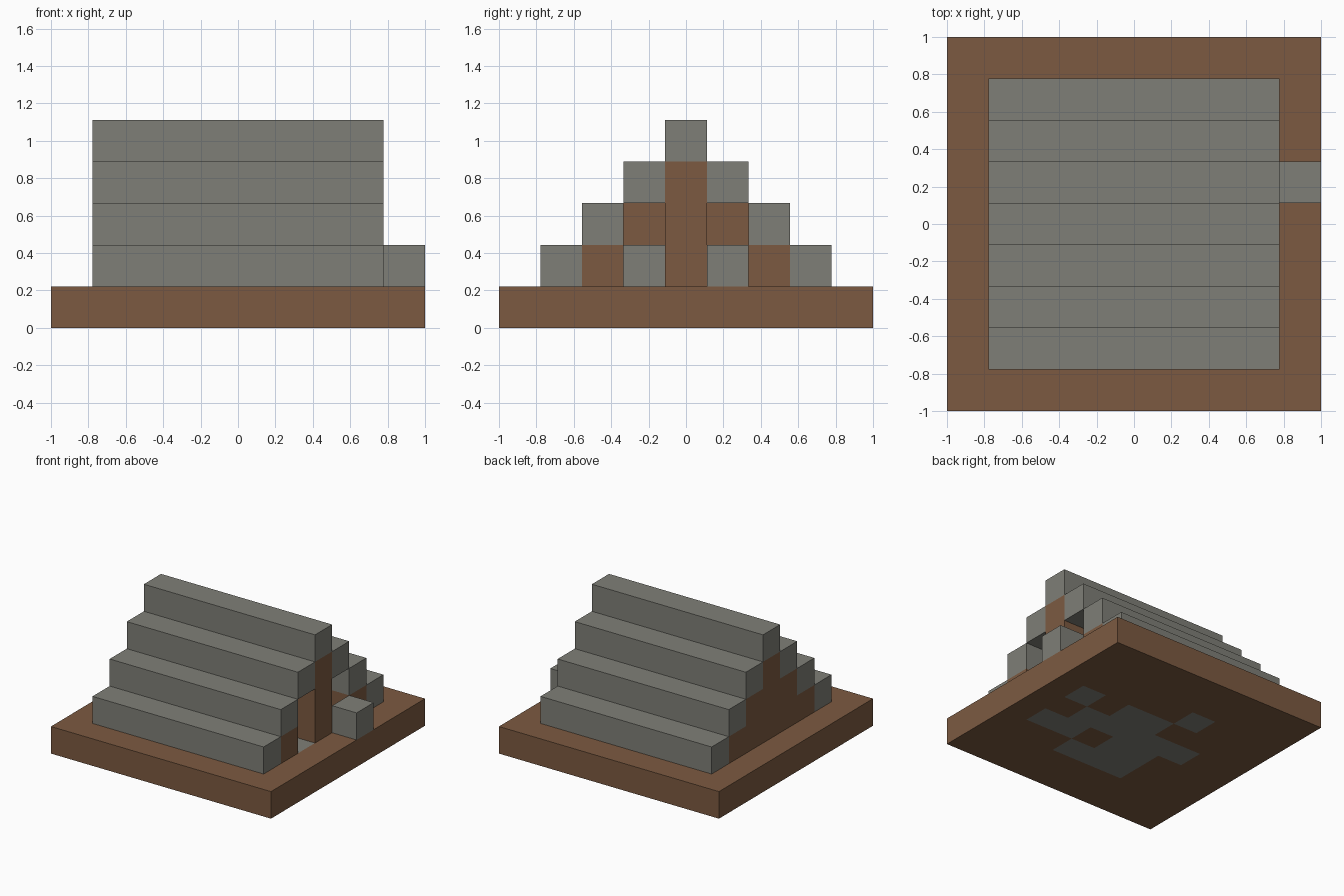
import bpy
import bmesh

if "Cube" in bpy.data.objects:
    bpy.data.objects.remove(bpy.data.objects["Cube"], do_unlink=True)

U = 2 / 9  # edge of one building block


def material(name, color):
    mat = bpy.data.materials.new(name)
    mat.use_nodes = True
    mat.diffuse_color = (*color, 1)
    bsdf = mat.node_tree.nodes["Principled BSDF"]
    bsdf.inputs["Base Color"].default_value = (*color, 1)
    bsdf.inputs["Roughness"].default_value = 0.9
    return mat


BROWN = material("earth brown", (0.202, 0.102, 0.053))
GREY = material("stone grey", (0.212, 0.212, 0.185))


def add_object(name, bm, *mats):
    mesh = bpy.data.meshes.new(name)
    bm.to_mesh(mesh)
    bm.free()
    for mat in mats:
        mesh.materials.append(mat)
    obj = bpy.data.objects.new(name, mesh)
    bpy.context.scene.collection.objects.link(obj)
    return obj


def block(name, mat, center, size=(1, 1, 1)):
    """Box measured in blocks; z counts layers, with the base as layer 0."""
    bm = bmesh.new()
    bmesh.ops.create_cube(bm, size=U)
    for v in bm.verts:
        for k in range(3):
            v.co[k] = v.co[k] * size[k] + center[k] * U
        v.co.z += U / 2
    return add_object(name, bm, mat)


# Base slab with stone paving set through it, rows listed from back to front
PAVING = {
    2: "...#.....",
    1: "....##.#.",
    0: "..#####..",
    -1: "...##.##.",
    -2: "...###...",
}
bm = bmesh.new()
bmesh.ops.create_grid(bm, x_segments=9, y_segments=9, size=1)
for face in bm.faces:
    c = face.calc_center_median() / U
    row = PAVING.get(round(c.y), "." * 9)
    face.material_index = int(row[round(c.x) + 4] == "#")
bmesh.ops.translate(bm, verts=bm.verts, vec=(0, 0, U))
base = add_object("base_slab", bm, BROWN, GREY)
slab = base.modifiers.new("thickness", "SOLIDIFY")
slab.thickness = U
slab.offset = -1

# Stepped roof courses, rising to the ridge
for layer in range(1, 4):
    for side, label in ((-1, "front"), (1, "back")):
        block(f"roof_course_{label}_{layer}", GREY, (0, side * (4 - layer), layer), (7, 1, 1))
block("roof_ridge", GREY, (0, 0, 4), (7, 1, 1))

# Closed end wall, stepped under the roof
for layer in range(1, 4):
    block(f"end_wall_{layer}", BROWN, (-3, 0, layer), (1, 7 - 2 * layer, 1))

# Open end wall: a central post and two low side posts frame twin doorways
block("door_post", BROWN, (3, 0, 2), (1, 1, 3))
for side, label in ((-1, "front"), (1, "back")):
    block(f"side_post_{label}", BROWN, (3, 2 * side, 1))

# Loose stone blocks outside and inside
block("outer_stone", GREY, (4, 1, 1))
block("inner_stone", GREY, (-2, -1, 1))
